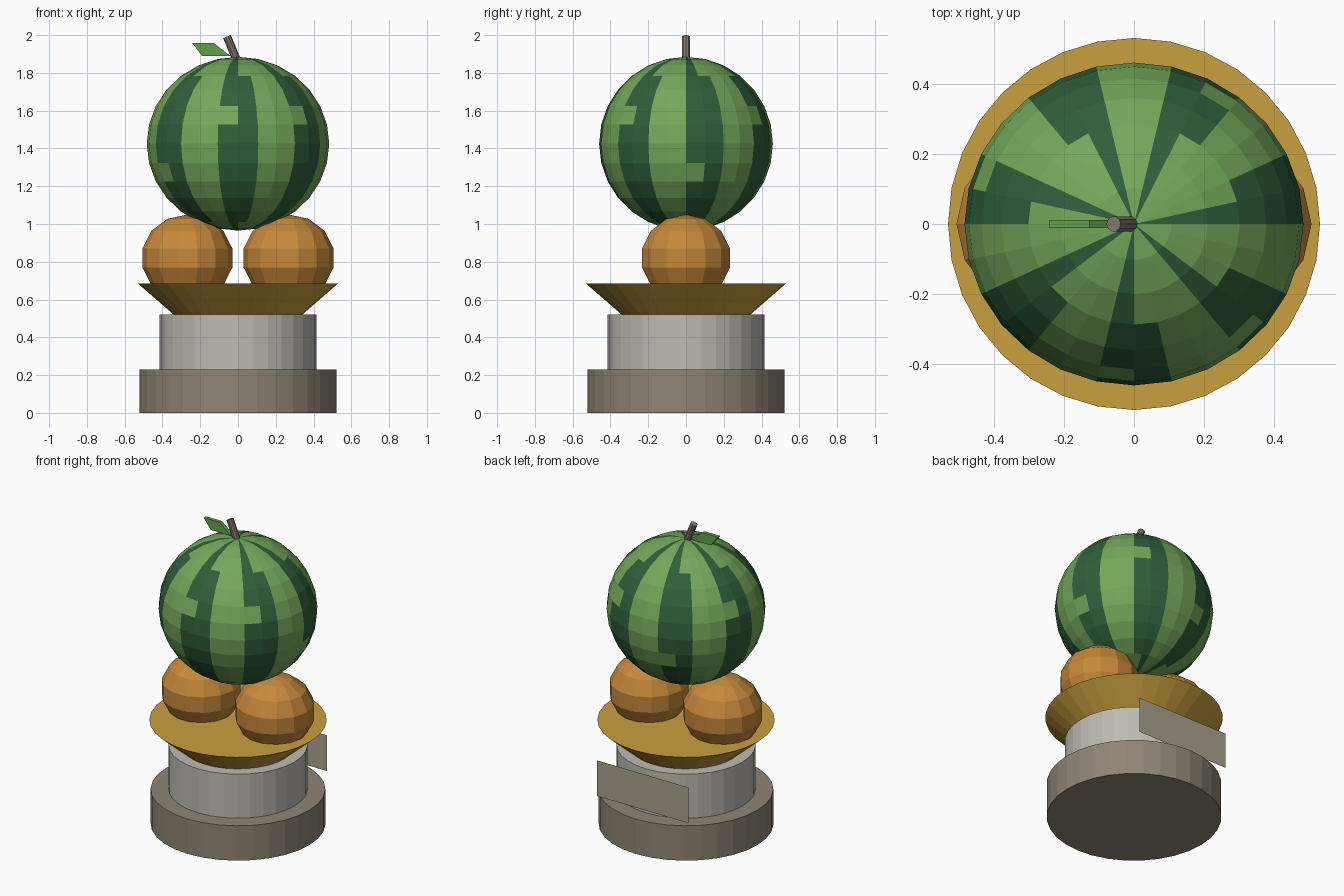
import bpy, bmesh, math
from mathutils import Matrix, Vector

if "Cube" in bpy.data.objects:
    bpy.data.objects.remove(bpy.data.objects["Cube"], do_unlink=True)


def material(name, code):
    # Hex sRGB to linear
    rgb = [int(code[i:i + 2], 16) / 255 for i in (0, 2, 4)]
    col = [c / 12.92 if c < 0.04 else ((c + 0.055) / 1.055) ** 2.4 for c in rgb] + [1]
    m = bpy.data.materials.new(name)
    m.use_nodes = True
    m.diffuse_color = col
    m.node_tree.nodes["Principled BSDF"].inputs["Base Color"].default_value = col
    return m


light_rind = material("light_rind", "74A85A")
dark_rind = material("dark_rind", "2F5F3A")
orange_skin = material("orange_skin", "C6883A")
gold = material("gold", "C8A03E")
pale_stone = material("pale_stone", "BEBBB2")
brown_stone = material("brown_stone", "8F8576")
plaque_tan = material("plaque_tan", "ABA28E")
stem_brown = material("stem_brown", "857970")
leaf_green = material("leaf_green", "62A04C")


def finish(name, bm, *mats):
    bmesh.ops.recalc_face_normals(bm, faces=bm.faces)
    me = bpy.data.meshes.new(name)
    bm.to_mesh(me)
    bm.free()
    ob = bpy.data.objects.new(name, me)
    for m in mats:
        me.materials.append(m)
    bpy.context.collection.objects.link(ob)
    return ob


def frustum(name, start, end, r1, r2, sides, mat):
    a, b = Vector(start), Vector(end)
    turn = (b - a).to_track_quat("Z", "Y").to_matrix().to_4x4()
    bm = bmesh.new()
    bmesh.ops.create_cone(bm, cap_ends=True, segments=sides, radius1=r1, radius2=r2,
                          depth=(b - a).length, matrix=Matrix.Translation((a + b) / 2) @ turn)
    return finish(name, bm, mat)


def ball(segments, rings, centre, size):
    # Sphere with a vertex column on the y axis
    bm = bmesh.new()
    bmesh.ops.create_uvsphere(bm, u_segments=segments, v_segments=rings, radius=1)
    bmesh.ops.rotate(bm, verts=bm.verts, matrix=Matrix.Rotation(math.pi / 2, 3, "Z"))
    return bm, Matrix.Translation(centre) @ Matrix.Diagonal((*size, 1))


# Pedestal and bowl
frustum("base", (0, 0, 0), (0, 0, 0.23), 0.522, 0.522, 32, brown_stone)
frustum("pedestal", (0, 0, 0.23), (0, 0, 0.52), 0.415, 0.415, 32, pale_stone)
frustum("bowl", (0, 0, 0.52), (0, 0, 0.685), 0.34, 0.53, 32, gold)

# Plaque standing behind the pedestal
bm = bmesh.new()
bm.faces.new([bm.verts.new((x, 0.45, z)) for x, z in
              ((-0.335, 0.265), (0.335, 0.265), (0.335, 0.5), (-0.335, 0.5))])
finish("plaque", bm, plaque_tan)

# Pair of oranges
for side, label in ((-1, "right"), (1, "left")):
    bm, place = ball(14, 7, (side * 0.268, 0, 0.82), (0.244, 0.244, 0.23))
    bm.transform(place)
    finish(label + "_orange", bm, orange_skin)

# Melon with seven jagged stripes, coloured by column and row
SEG, ROWS = 28, 14
NOTCH_ROWS = (5, 5, 8, 5, 8, 5, 8)
bm, place = ball(SEG, ROWS, (0, 0, 1.425), (0.483, 0.46, 0.46))
for f in bm.faces:
    c = f.calc_center_median().normalized()
    column = int((math.atan2(c.x, -c.y) / math.tau * SEG + 1) % SEG)
    row = int(math.acos(c.z) / math.pi * ROWS)
    stripe, part = divmod(column, 4)
    narrow = row < 3 or row > 11
    keep = 1 if stripe == 3 else 0
    dark = part == keep if narrow else part < 2
    if row == NOTCH_ROWS[stripe] and part == 0:
        dark = False
    f.material_index = int(dark)
bm.transform(place)
finish("melon", bm, light_rind, dark_rind)

# Stem and leaf
frustum("stem", (0, 0, 1.85), (-0.058, 0, 1.992), 0.022, 0.022, 10, stem_brown)
bm = bmesh.new()
leaf = bm.faces.new([bm.verts.new((x, -0.012, z)) for x, z in
                     ((-0.04, 1.89), (-0.19, 1.89), (-0.242, 1.957), (-0.127, 1.957))])
new = bmesh.ops.extrude_face_region(bm, geom=[leaf])["geom"]
bmesh.ops.translate(bm, verts=[g for g in new if isinstance(g, bmesh.types.BMVert)],
                    vec=(0, 0.024, 0))
finish("leaf", bm, leaf_green)
